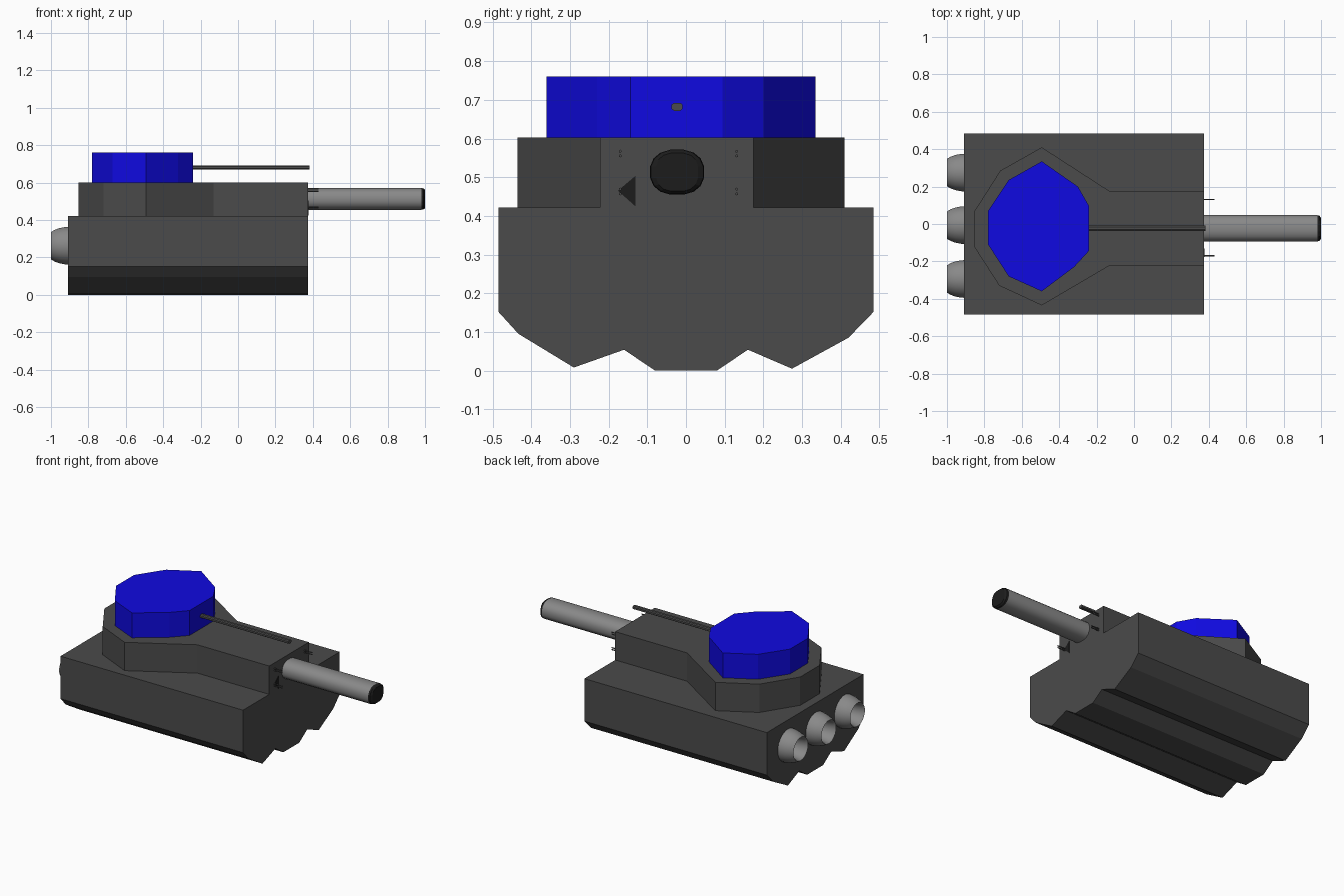
import bpy, bmesh, math

if "Cube" in bpy.data.objects:
    bpy.data.objects.remove(bpy.data.objects["Cube"])


def material(name, rgb):
    m = bpy.data.materials.new(name)
    m.diffuse_color = (*rgb, 1)
    m.use_nodes = True
    m.node_tree.nodes["Principled BSDF"].inputs["Base Color"].default_value = m.diffuse_color
    return m


DARK = material("dark_grey", (0.07, 0.07, 0.07))
BLACK = material("near_black", (0.012, 0.012, 0.012))
GREY = material("mid_grey", (0.25, 0.25, 0.25))
BLUE = material("blue", (0.005, 0.003, 0.75))


def loft(name, rings, mat, caps=True, smooth=False):
    """Skin a stack of equal-length closed rings of 3D points."""
    bm = bmesh.new()
    loops = [[bm.verts.new(p) for p in r] for r in rings]
    n = len(loops[0])
    for a, b in zip(loops, loops[1:]):
        for i in range(n):
            j = (i + 1) % n
            bm.faces.new((a[i], a[j], b[j], b[i]))
    if caps:
        bm.faces.new(loops[0])
        bm.faces.new(loops[-1])
    bmesh.ops.recalc_face_normals(bm, faces=bm.faces)
    me = bpy.data.meshes.new(name)
    bm.to_mesh(me)
    bm.free()
    me.materials.append(mat)
    ob = bpy.data.objects.new(name, me)
    bpy.context.collection.objects.link(ob)
    if smooth:
        bpy.ops.object.select_all(action='DESELECT')
        ob.select_set(True)
        bpy.context.view_layer.objects.active = ob
        bpy.ops.object.shade_smooth_by_angle(angle=math.radians(32))
    return ob


def prism_x(name, pts, x0, x1, mat):
    return loft(name, [[(x, y, z) for y, z in pts] for x in (x0, x1)], mat)


def prism_z(name, pts, z0, z1, mat):
    return loft(name, [[(x, y, z) for x, y in pts] for z in (z0, z1)], mat)


def oval(x, y, z, ry, rz, n, power=1.0):
    """Ring in the YZ plane; power below 1 squares off the oval."""
    ring = []
    for i in range(n):
        a = 2 * math.pi * (i + 0.5) / n
        c, s = math.cos(a), math.sin(a)
        ring.append((x, y + ry * math.copysign(abs(c) ** power, c),
                     z + rz * math.copysign(abs(s) ** power, s)))
    return ring


# Hull with keeled underside
prism_x("hull", [(-0.485, 0.422), (0.485, 0.422), (0.485, 0.152), (0.42, 0.085),
                 (0.274, 0.005), (0.16, 0.054), (0.08, 0), (-0.08, 0),
                 (-0.16, 0.054), (-0.29, 0.008), (-0.433, 0.095),
                 (-0.485, 0.152)], -0.908, 0.375, DARK)

# Casemate on the deck
prism_z("casemate", [(0.375, 0.175), (-0.13, 0.175), (-0.493, 0.41), (-0.715, 0.285),
                     (-0.852, 0.07), (-0.852, -0.125), (-0.72, -0.33),
                     (-0.493, -0.435), (-0.13, -0.222), (0.375, -0.222)],
        0.422, 0.602, DARK)

# Blue turret
prism_z("turret", [(-0.493, 0.335), (-0.30, 0.20), (-0.24, 0.095), (-0.24, -0.143),
                   (-0.32, -0.23), (-0.493, -0.36), (-0.67, -0.28), (-0.78, -0.11),
                   (-0.78, 0.07), (-0.67, 0.235)], 0.602, 0.76, BLUE)

# Main gun and its dark muzzle
gy, gz = -0.023, 0.513
loft("main_gun", [oval(x, gy, gz, 0.071, 0.059, 16, 0.85) for x in (0.36, 0.98)],
     GREY, smooth=True)
loft("muzzle", [oval(0.98, gy, gz, 0.071, 0.059, 16, 0.85),
                oval(0.992, gy, gz, 0.069, 0.057, 16, 0.85),
                oval(1.0, gy, gz, 0.055, 0.050, 16, 0.75)], BLACK)

# Thin turret gun
loft("turret_gun", [oval(x, gy, 0.682, 0.015, 0.011, 8, 0.7)
                    for x in (-0.25, 0.382)], DARK)

# Paired pins either side of the gun
for y in (-0.17, 0.131):
    for z in (0.457, 0.469, 0.555, 0.567):
        loft("pin", [oval(x, y, z, 0.004, 0.004, 6) for x in (0.37, 0.43)], DARK)

# Dark triangular plate on the casemate front
prism_x("front_plate", [(-0.176, 0.465), (-0.13, 0.424), (-0.13, 0.504)],
        0.37, 0.378, BLACK)

# Hollow engine nozzles at the rear
for y in (0.275, -0.006, -0.294):
    profile = [(-0.90, 0.102), (-0.925, 0.101), (-0.955, 0.095), (-0.98, 0.086),
               (-1.0, 0.074), (-0.985, 0.066), (-0.955, 0.062), (-0.92, 0.055)]
    loft("engine_nozzle", [oval(x, y, 0.263, r, r, 20) for x, r in profile],
         GREY, smooth=True)
